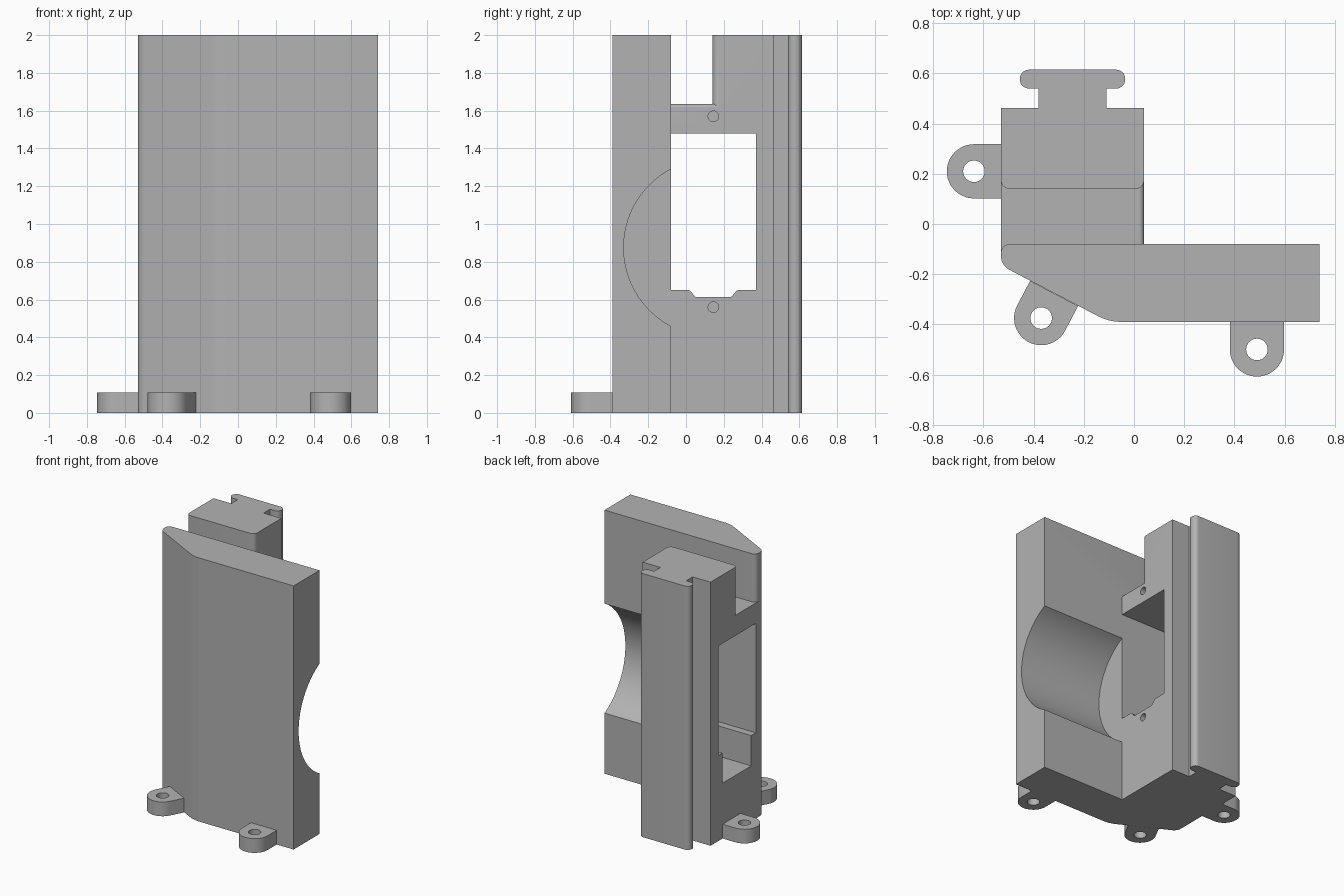
import bpy, bmesh
from math import pi, cos, sin, tan, atan2
from mathutils import Vector

if "Cube" in bpy.data.objects:
    bpy.data.objects.remove(bpy.data.objects["Cube"])

grey = bpy.data.materials.new("plain_grey")
grey.use_nodes = True
grey.diffuse_color = (0.45, 0.45, 0.45, 1)
grey.node_tree.nodes["Principled BSDF"].inputs["Base Color"].default_value = grey.diffuse_color


def rounded(points, steps=8):
    """Turn (u, v, radius) corners into an outline with filleted corners."""
    out = []
    for i, (x, y, *rest) in enumerate(points):
        p, r = Vector((x, y)), (rest[0] if rest else 0)
        if not r:
            out.append(p)
            continue
        a = (Vector(points[i - 1][:2]) - p).normalized()
        b = (Vector(points[(i + 1) % len(points)][:2]) - p).normalized()
        half = a.angle(b) / 2
        centre = p + (a + b).normalized() * (r / sin(half))
        start, end = p + a * (r / tan(half)) - centre, p + b * (r / tan(half)) - centre
        a0 = atan2(start.y, start.x)
        sweep = (atan2(end.y, end.x) - a0 + pi) % (2 * pi) - pi
        for k in range(steps + 1):
            t = a0 + sweep * k / steps
            out.append(centre + Vector((cos(t), sin(t))) * r)
    return out


def circle(u, v, r, n):
    return [(u + r * cos(2 * pi * k / n), v + r * sin(2 * pi * k / n)) for k in range(n)]


def rect(u0, u1, v0, v1):
    return [(u0, v0), (u1, v0), (u1, v1), (u0, v1)]


def prism(name, outline, axis, lo, hi):
    """Extrude an outline along an axis: x uses (y, z), y uses (x, z), z uses (x, y)."""
    place = {"x": lambda u, v, w: (w, u, v),
             "y": lambda u, v, w: (u, w, v),
             "z": lambda u, v, w: (u, v, w)}[axis]
    bm = bmesh.new()
    face = bm.faces.new([bm.verts.new(place(u, v, lo)) for u, v in outline])
    moved = bmesh.ops.extrude_face_region(bm, geom=[face])["geom"]
    bmesh.ops.translate(bm, vec=place(0, 0, hi - lo),
                        verts=[g for g in moved if isinstance(g, bmesh.types.BMVert)])
    bmesh.ops.recalc_face_normals(bm, faces=bm.faces)
    mesh = bpy.data.meshes.new(name)
    bm.to_mesh(mesh)
    bm.free()
    mesh.materials.append(grey)
    ob = bpy.data.objects.new(name, mesh)
    bpy.context.collection.objects.link(ob)
    return ob


def combine(target, other, operation):
    mod = target.modifiers.new("combine", "BOOLEAN")
    mod.operation, mod.object, mod.solver = operation, other, "EXACT"
    bpy.context.view_layer.objects.active = target
    bpy.ops.object.modifier_apply(modifier=mod.name)
    bpy.data.objects.remove(other)


def smooth(ob):
    bpy.ops.object.select_all(action="DESELECT")
    ob.select_set(True)
    bpy.context.view_layer.objects.active = ob
    bpy.ops.object.shade_smooth_by_angle(angle=0.45)


LEFT, RIGHT, BACK, TOP = -0.53, 0.04, -0.08, 2.0

# Front plate with a slanted corner and a round hollow in its back
housing = prism("housing", rounded([
    (LEFT, BACK, 0.035), (LEFT, -0.165, 0.06), (-0.1, -0.39, 0.2),
    (0.74, -0.39), (0.74, BACK)]), "z", 0, TOP)
combine(housing, prism("hollow", circle(0.14, 0.875, 0.47, 96), "x", RIGHT, 0.9), "DIFFERENCE")

# Lower block with a softened shelf edge
combine(housing, prism("block", rounded([
    (LEFT, 0), (RIGHT, 0), (RIGHT, 1.635, 0.02), (LEFT, 1.635)]), "y", -0.12, 0.2), "UNION")

# Rear tower with its T-shaped rail
combine(housing, prism("tower", rounded([
    (LEFT, 0.14, 0.035), (RIGHT, 0.14, 0.035), (RIGHT, 0.463),
    (-0.11, 0.463), (-0.11, 0.54), (-0.035, 0.54, 0.036), (-0.035, 0.615, 0.036),
    (-0.455, 0.615, 0.036), (-0.455, 0.54, 0.036), (-0.38, 0.54),
    (-0.38, 0.463), (LEFT, 0.463)]), "z", 0, TOP), "UNION")

# Window through the block, with a shallow notch in its sill
combine(housing, prism("window", rounded([
    (BACK, 0.65), (0.02, 0.65, 0.02), (0.05, 0.613, 0.02), (0.24, 0.613, 0.02),
    (0.27, 0.65, 0.02), (0.37, 0.65), (0.37, 1.48), (BACK, 1.48)], 4),
    "x", -0.7, 0.2), "DIFFERENCE")

# Deeper pocket under the window, open to the outer side
combine(housing, prism("pocket", rect(-0.025, 0.32, 0.42, 0.75), "x", -0.7, -0.1), "DIFFERENCE")

# Screw holes above and below the window
for z in (0.56, 1.57):
    combine(housing, prism("screw_hole", circle(0.145, z, 0.028, 24), "x", -0.09, 0.2), "DIFFERENCE")
smooth(housing)

# Mounting lugs: centre and outward direction
for name, x, y, angle in (("side_lug", -0.638, 0.21, pi),
                          ("front_lug", 0.49, -0.5, -pi / 2),
                          ("corner_lug", -0.37, -0.375, atan2(-0.886, -0.464))):
    out = Vector((cos(angle), sin(angle)))
    side = Vector((-out.y, out.x))
    centre = Vector((x, y))
    arc = [centre + 0.108 * (out * cos(t) + side * sin(t))
           for t in (-pi / 2 + pi * k / 24 for k in range(25))]
    root = centre - out * 0.111
    lug = prism(name, arc + [root + side * 0.108, root - side * 0.108], "z", 0, 0.108)
    combine(lug, prism("lug_hole", circle(x, y, 0.043, 32), "z", -0.1, 0.3), "DIFFERENCE")
    smooth(lug)
